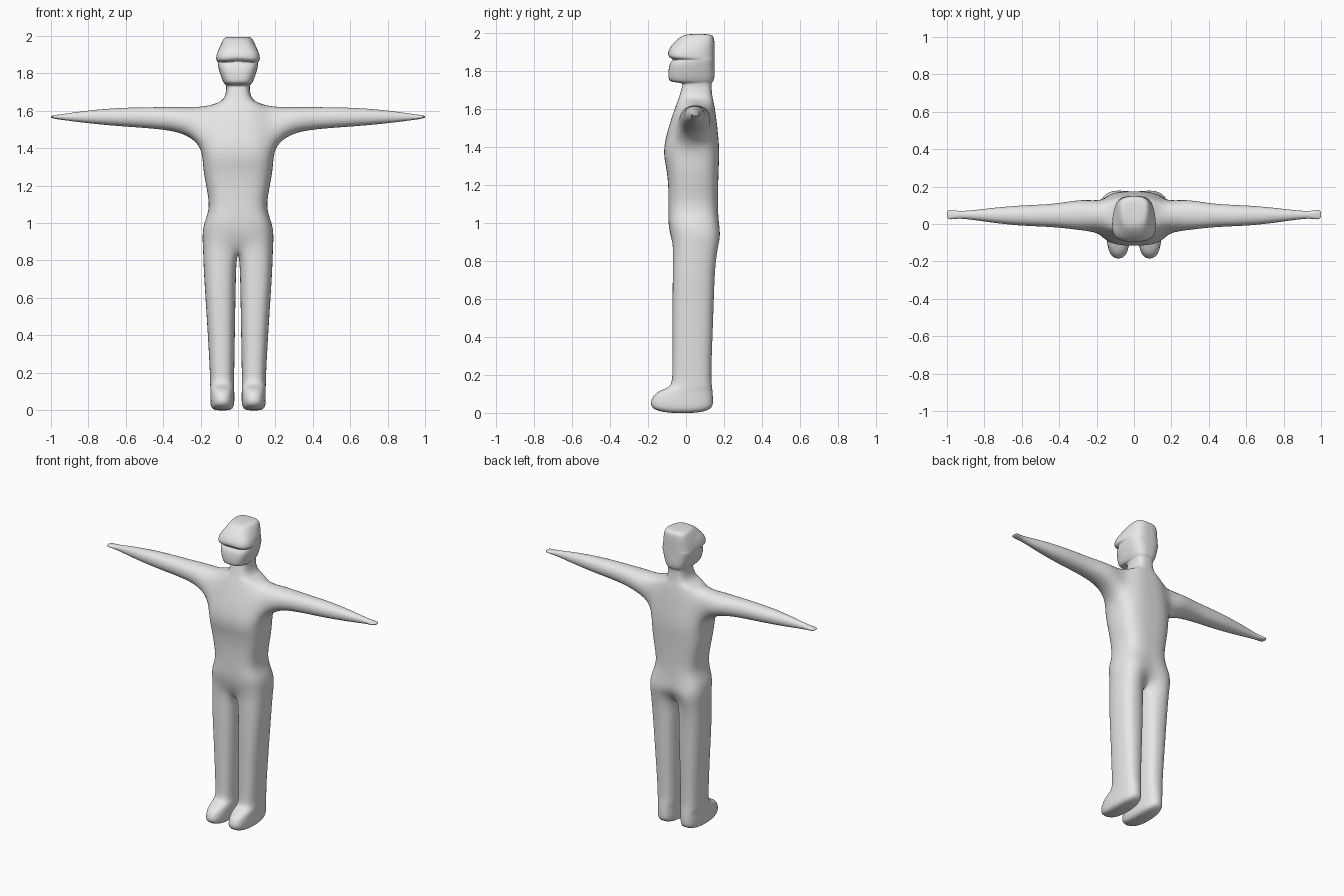
import bpy
import bmesh

cube = bpy.data.objects.get("Cube")
if cube:
    bpy.data.objects.remove(cube, do_unlink=True)

grey = bpy.data.materials.new("plain grey")
grey.use_nodes = True
grey.diffuse_color = (0.8, 0.8, 0.8, 1)
grey.node_tree.nodes["Principled BSDF"].inputs["Base Color"].default_value = (0.8, 0.8, 0.8, 1)

bm = bmesh.new()


def ring(z, inner, outer, front, back, dip_front=0, dip_back=0, outer_back=None, corner=0.15):
    """Half cross-section: three points along the front, three along the back."""
    c = corner * (back - front)
    rear = outer if outer_back is None else outer_back
    points = ((inner, front + dip_front), ((inner + outer) / 2, front), (outer, front + c),
              (rear, back - c), ((inner + rear) / 2, back), (inner, back - dip_back))
    return [bm.verts.new((x, y, z)) for x, y in points]


def bridge(a, b, closed=False, skip=None):
    count = len(a)
    for i in range(count if closed else count - 1):
        if i != skip:
            j = (i + 1) % count
            bm.faces.new((a[i], a[j], b[j], b[i]))


def cap(r):
    bm.faces.new((r[0], r[1], r[4], r[5]))
    bm.faces.new((r[1], r[2], r[3], r[4]))


# Torso and neck: height, half width, front, back, centre dips
torso = [ring(z, 0, w, f, b, df, db) for z, w, f, b, df, db in (
    (0.86, 0.19, -0.078, 0.182, 0.035, 0.075),
    (0.93, 0.195, -0.082, 0.194, 0, 0.025),
    (1.0, 0.187, -0.094, 0.178, 0, 0.008),
    (1.08, 0.15, -0.092, 0.167, 0, 0),
    (1.2, 0.174, -0.092, 0.169, 0, 0),
    (1.3, 0.192, -0.104, 0.172, 0, 0),
    (1.4, 0.195, -0.128, 0.178, 0, 0),
    (1.63, 0.16, -0.05, 0.15, 0, 0),
    (1.65, 0.075, -0.04, 0.14, 0, 0),
    (1.72, 0.062, -0.02, 0.133, 0, 0),
    (1.74, 0.066, -0.015, 0.136, 0, 0))]
CHEST = 6
for i in range(len(torso) - 1):
    bridge(torso[i], torso[i + 1], skip=2 if i == CHEST else None)

# Head: height, front half width, rear half width, front, back
head = [ring(z, 0, w, f, b, outer_back=r) for z, w, r, f, b in (
    (1.742, 0.075, 0.07, -0.085, 0.14),
    (1.765, 0.09, 0.085, -0.095, 0.152),
    (1.845, 0.115, 0.11, -0.09, 0.15),
    (1.862, 0.105, 0.11, -0.06, 0.15),
    (1.868, 0.132, 0.108, -0.098, 0.15),
    (1.912, 0.125, 0.104, -0.094, 0.15),
    (1.955, 0.088, 0.098, -0.06, 0.15),
    (1.99, 0.07, 0.085, -0.02, 0.145),
    (1.996, 0.05, 0.06, 0.02, 0.11))]
head[4][0].co.z += 0.012  # bridge of the brow
for a, b in zip([torso[-1]] + head, head):
    bridge(a, b)
cap(head[-1])

# Leg and foot: height, inner side, outer side, front, back
leg = torso[0]
for z, i, o, f, b in ((0.74, 0.008, 0.187, -0.078, 0.158),
                      (0.5, 0.012, 0.17, -0.078, 0.151),
                      (0.2, 0.018, 0.152, -0.078, 0.138),
                      (0.135, 0.018, 0.152, -0.082, 0.144),
                      (0.115, 0.018, 0.15, -0.165, 0.15),
                      (0.06, 0.016, 0.152, -0.205, 0.155),
                      (-0.004, 0.02, 0.148, -0.185, 0.148)):
    dip = 0.1 * (b - f)
    lower = ring(z, i, o, f, b, dip, dip, corner=0.1)
    bridge(leg, lower, closed=True)
    leg = lower
cap(leg)

# Arm, grown from the open side of the chest: x, centre z, half height, centre y, half depth
low, high = torso[CHEST], torso[CHEST + 1]
arm = [low[2], low[3], high[3], high[2]]
for x, z, h, y, d in ((0.28, 1.55, 0.076, 0.05, 0.092),
                      (0.42, 1.562, 0.063, 0.045, 0.065),
                      (0.62, 1.567, 0.055, 0.045, 0.06),
                      (0.8, 1.568, 0.038, 0.047, 0.037),
                      (0.93, 1.567, 0.018, 0.049, 0.018),
                      (0.975, 1.567, 0.012, 0.05, 0.029),
                      (1.003, 1.568, 0.005, 0.05, 0.025)):
    outer = [bm.verts.new((x, y + sy * d, z + sz * h))
             for sy, sz in ((-1, -1), (1, -1), (1, 1), (-1, 1))]
    bridge(arm, outer, closed=True)
    arm = outer
bm.faces.new(arm)

bmesh.ops.recalc_face_normals(bm, faces=bm.faces[:])
for face in bm.faces:
    face.smooth = True

# Mirror the half cage and round it off
mesh = bpy.data.meshes.new("body")
bm.to_mesh(mesh)
bm.free()
mesh.materials.append(grey)
body = bpy.data.objects.new("body", mesh)
bpy.context.collection.objects.link(body)
mirror = body.modifiers.new("mirror", 'MIRROR')
mirror.use_clip = True
mirror.merge_threshold = 0.001
subdivision = body.modifiers.new("subdivision", 'SUBSURF')
subdivision.levels = subdivision.render_levels = 3
